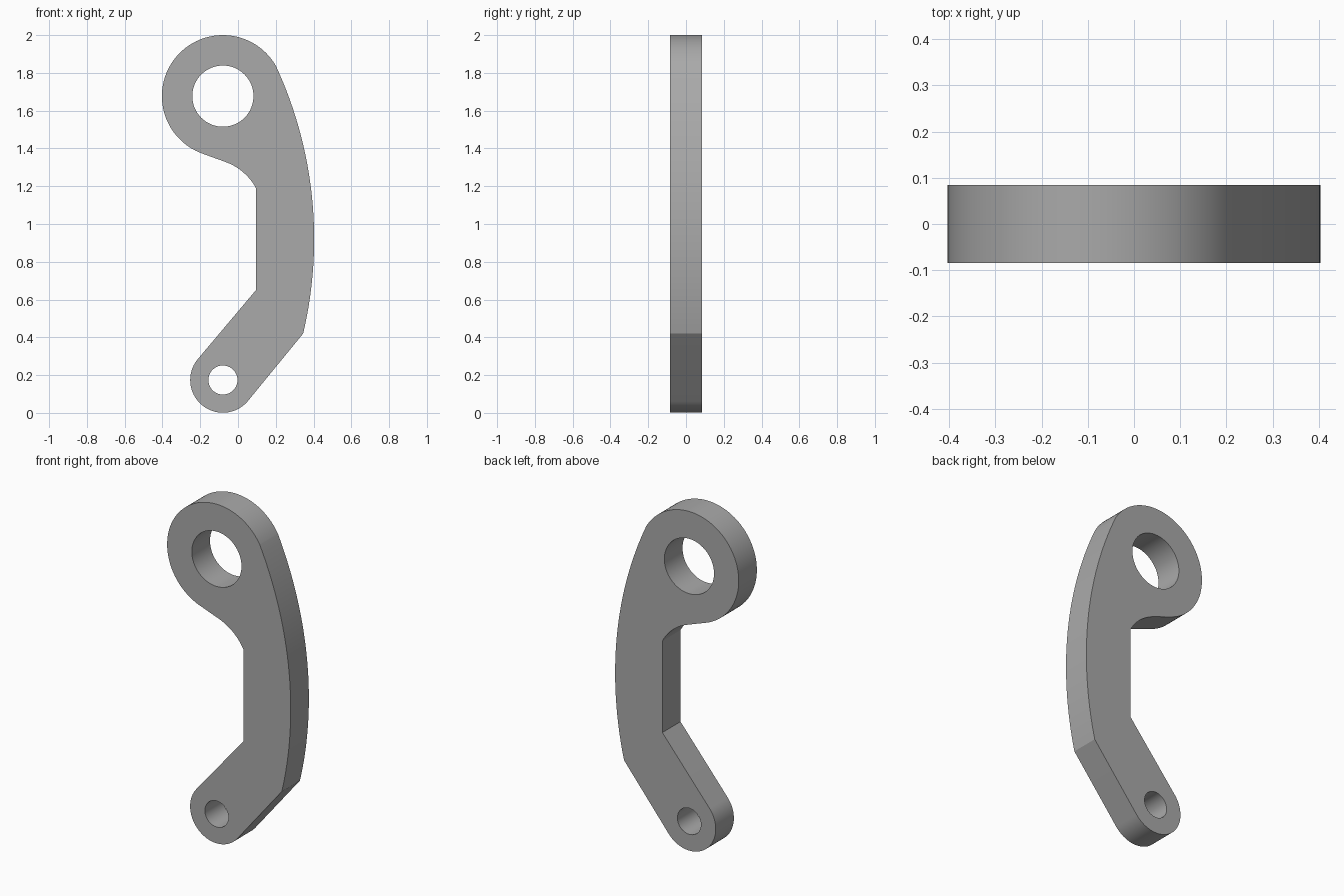
import bpy, bmesh
from math import cos, sin, radians, asin, degrees, pi

cube = bpy.data.objects.get("Cube")
if cube:
    bpy.data.objects.remove(cube, do_unlink=True)

THICKNESS = 0.169
BIG, SMALL = (-0.08, 1.677), (-0.08, 0.174)


def arc(centre, radius, start, end, steps):
    """Points along an arc, angles in degrees."""
    angles = [radians(start + (end - start) * i / steps) for i in range(steps + 1)]
    return [(centre[0] + radius * cos(a), centre[1] + radius * sin(a)) for a in angles]


# Outer profile, counter-clockwise from the big eye
back_radius, back_centre = 2.18, (-1.777, 0.92)
back_low = degrees(asin(-0.5 / back_radius))
back_high = degrees(asin(0.915 / back_radius))
outline = arc(BIG, 0.323, 30, 250, 64)                    # big eye
outline += arc((-0.167, 1.048), 0.298, 71, 28.4, 12)      # inner fillet
outline += [(0.095, 0.65)]                                # inner bend
outline += arc(SMALL, 0.173, 140, 320, 40)                # small eye
outline += arc(back_centre, back_radius, back_low, back_high, 32)  # curved back

holes = [arc(BIG, 0.162, 0, 360, 64)[:-1], arc(SMALL, 0.077, 0, 360, 40)[:-1]]

# Flat curve with holes, extruded into the plate
curve = bpy.data.curves.new("link_profile", "CURVE")
curve.dimensions = "2D"
curve.fill_mode = "BOTH"
curve.extrude = THICKNESS / 2
for loop in [outline] + holes:
    spline = curve.splines.new("POLY")
    spline.points.add(len(loop) - 1)
    for point, (x, z) in zip(spline.points, loop):
        point.co = (x, z, 0, 1)
    spline.use_cyclic_u = True

link = bpy.data.objects.new("link_arm", curve)
bpy.context.collection.objects.link(link)
link.rotation_euler.x = pi / 2
bpy.ops.object.select_all(action="DESELECT")
link.select_set(True)
bpy.context.view_layer.objects.active = link
bpy.ops.object.convert(target="MESH")
bpy.ops.object.transform_apply(location=False, rotation=True, scale=False)
link = bpy.context.object
link.name = "link_arm"

# Weld the caps to the walls
bm = bmesh.new()
bm.from_mesh(link.data)
bmesh.ops.remove_doubles(bm, verts=bm.verts, dist=0.0005)
bmesh.ops.recalc_face_normals(bm, faces=bm.faces)
bm.to_mesh(link.data)
bm.free()

# Plain grey metal
grey = bpy.data.materials.new("grey_metal")
grey.use_nodes = True
colour = (0.4, 0.4, 0.4, 1)
grey.diffuse_color = colour
grey.node_tree.nodes["Principled BSDF"].inputs["Base Color"].default_value = colour
link.data.materials.clear()
link.data.materials.append(grey)
bpy.ops.object.shade_smooth_by_angle(angle=radians(25))
